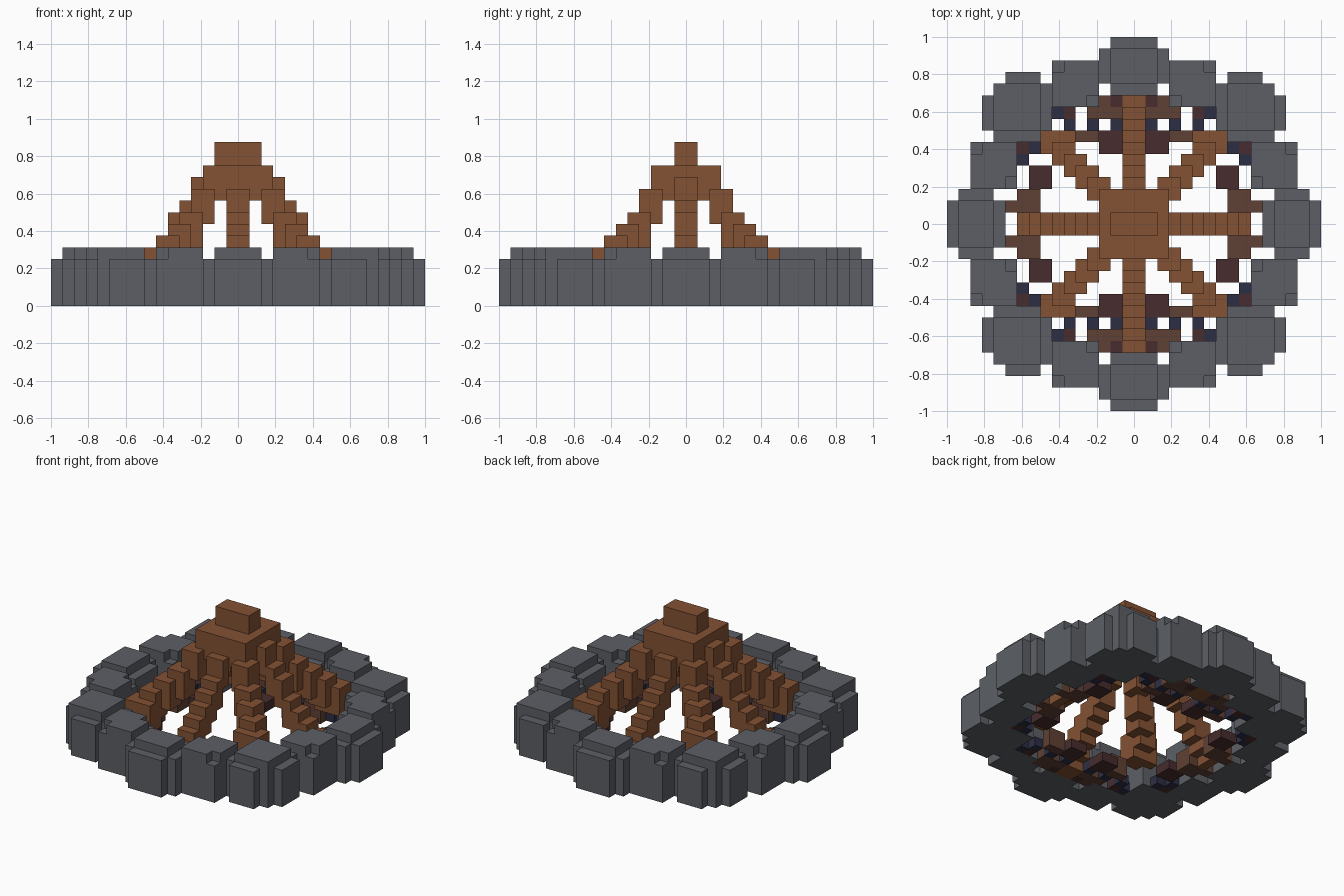
import bpy, bmesh

cube = bpy.data.objects.get("Cube")
if cube:
    bpy.data.objects.remove(cube, do_unlink=True)

U = 1 / 16  # edge of one block


def material(name, hex_code):
    srgb = [int(hex_code[i:i + 2], 16) / 255 for i in (0, 2, 4)]
    col = [c / 12.92 if c <= 0.04045 else ((c + 0.055) / 1.055) ** 2.4 for c in srgb] + [1]
    m = bpy.data.materials.new(name)
    m.use_nodes = True
    m.diffuse_color = col
    m.node_tree.nodes["Principled BSDF"].inputs["Base Color"].default_value = col
    return m


STONE = material("stone grey", "5C5F65")
WOOD = material("log brown", "835133")
BARK = material("bark brown", "604135")
EMBER = material("charred red", "472C2E")
ASH = material("ash navy", "2C2E43")


def cells(boxes):
    """Unit cells covered by boxes given as x0, x1, y0, y1, z0, z1."""
    return {(x, y, z) for x0, x1, y0, y1, z0, z1 in boxes
            for x in range(x0, x1) for y in range(y0, y1) for z in range(z0, z1)}


def blocks(name, filled, mat):
    """Mesh only the outer skin of a set of unit cells, then merge flat areas."""
    bm = bmesh.new()
    for c in filled:
        for axis in range(3):
            a, b = (axis + 1) % 3, (axis + 2) % 3
            for side in (0, 1):
                n = list(c)
                n[axis] += 2 * side - 1
                if tuple(n) in filled:
                    continue
                ring = [(0, 0), (1, 0), (1, 1), (0, 1)]
                verts = []
                for i, j in (ring if side else ring[::-1]):
                    p = list(c)
                    p[axis] += side
                    p[a] += i
                    p[b] += j
                    verts.append(bm.verts.new([v * U for v in p]))
                bm.faces.new(verts)
    bmesh.ops.remove_doubles(bm, verts=bm.verts, dist=1e-4)
    bmesh.ops.dissolve_limit(bm, angle_limit=0.01, verts=bm.verts, edges=bm.edges)
    me = bpy.data.meshes.new(name)
    bm.to_mesh(me)
    bm.free()
    me.materials.append(mat)
    ob = bpy.data.objects.new(name, me)
    bpy.context.collection.objects.link(ob)


def flip(filled, sx, sy):
    return {(x if sx > 0 else -1 - x, y if sy > 0 else -1 - y, z) for x, y, z in filled}


def swap(filled):
    return {(y, x, z) for x, y, z in filled}


SIDES = [(sx, sy, f"{'back' if sy > 0 else 'front'}_{'left' if sx > 0 else 'right'}")
         for sx in (1, -1) for sy in (1, -1)]

# Ring of stones: four on the axes, eight between, four on the diagonals
axis_stone = cells([(-2, 2, 11, 16, 0, 4), (-3, 3, 12, 15, 0, 4), (-2, 2, 12, 15, 4, 5)])
side_stone = cells([(3, 7, 10, 14, 0, 4), (3, 7, 11, 13, 4, 5), (4, 6, 10, 14, 4, 5),
                    (6, 7, 10, 11, 4, 5), (3, 4, 13, 14, 4, 5)])
corner_stone = cells([(7, 12, 7, 12, 0, 4), (8, 11, 8, 13, 0, 4), (8, 13, 8, 11, 0, 4),
                      (8, 12, 8, 12, 4, 5)])
for s, y_name, x_name in ((1, "back", "left"), (-1, "front", "right")):
    blocks(f"stone_{y_name}", flip(axis_stone, 1, s), STONE)
    blocks(f"stone_{x_name}", flip(swap(axis_stone), s, 1), STONE)
for sx, sy, tag in SIDES:
    blocks(f"stone_{tag}_inner", flip(side_stone, sx, sy), STONE)
    blocks(f"stone_{tag}_outer", flip(swap(side_stone), sx, sy), STONE)
    blocks(f"stone_{tag}_corner", flip(corner_stone, sx, sy), STONE)

# Peak where the logs meet
blocks("log_peak", cells([(-2, 2, -1, 1, 11, 14), (-3, 3, -1, 1, 10, 12),
                          (-2, 2, -2, 2, 9, 12)]), WOOD)

# Straight logs: top height of each step, going outwards from the peak
x_tops = [12, 11, 9, 8, 6, 5, 4, 3]
y_tops = [12, 10, 8, 7, 6, 5, 4, 3, 2]
x_log = cells([(2 + i, 3 + i, -1, 1, max(t - 3, 0), t) for i, t in enumerate(x_tops)])
y_log = cells([(-1, 1, 2 + i, 3 + i, max(t - 3, 0), t) for i, t in enumerate(y_tops)])
for s, y_name, x_name in ((1, "back", "left"), (-1, "front", "right")):
    blocks(f"log_{x_name}", flip(x_log, s, 1), WOOD)
    blocks(f"log_{y_name}", flip(y_log, 1, s), WOOD)

# Diagonal logs: overlapping blocks stepping down to the corners
diagonal = cells([(i, i + 2, i, i + 2, t - 3, t)
                  for i, t in enumerate([12, 10, 8, 7, 6, 5], 1)] + [(5, 8, 6, 8, 2, 5)])

# Litter on the ground between the logs
bark = cells([(1, 4, 9, 11, 0, 2), (8, 10, 1, 3, 0, 2), (10, 11, 1, 2, 0, 2),
              (3, 5, 7, 8, 0, 2)])
ember = cells([(1, 3, 6, 8, 0, 1), (7, 9, 3, 5, 0, 1), (5, 6, 9, 10, 0, 1),
               (9, 10, 6, 7, 0, 1), (1, 2, 10, 11, 0, 2)])
ash = cells([(1, 2, 8, 9, 0, 1), (3, 4, 8, 9, 0, 1), (6, 7, 9, 10, 0, 1),
             (5, 6, 8, 9, 0, 1), (8, 9, 2, 3, 0, 1), (9, 10, 5, 6, 0, 1),
             (8, 9, 6, 7, 0, 1)])
for sx, sy, tag in SIDES:
    blocks(f"log_{tag}", flip(diagonal, sx, sy), WOOD)
    blocks(f"bark_{tag}", flip(bark - ember, sx, sy), BARK)
    blocks(f"ember_{tag}", flip(ember, sx, sy), EMBER)
    blocks(f"ash_{tag}", flip(ash - bark, sx, sy), ASH)
